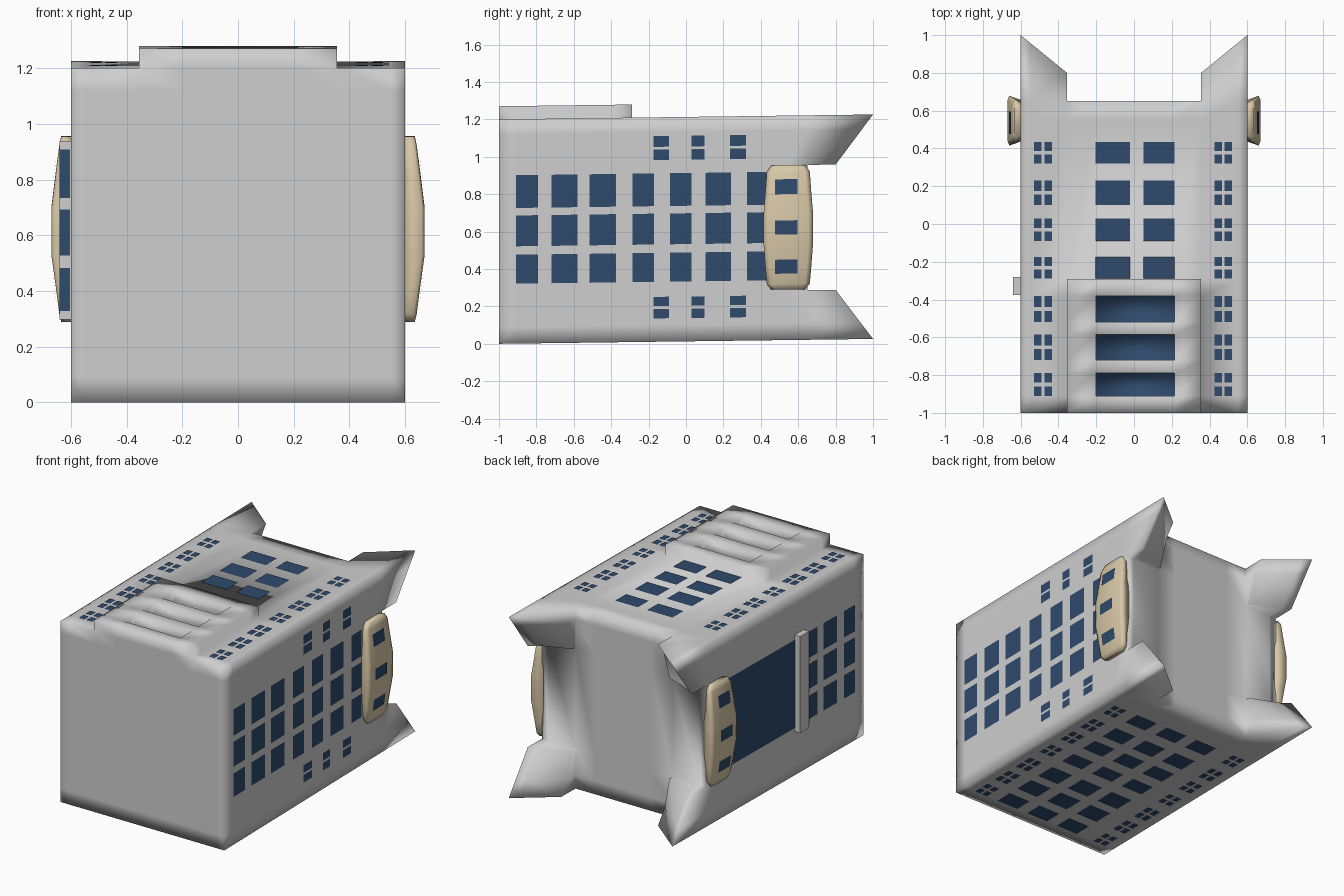
import bpy, bmesh
from mathutils import Vector

if "Cube" in bpy.data.objects:
    bpy.data.objects.remove(bpy.data.objects["Cube"], do_unlink=True)


def material(name, rgb):
    m = bpy.data.materials.new(name)
    m.use_nodes = True
    m.diffuse_color = (*rgb, 1)
    m.node_tree.nodes["Principled BSDF"].inputs["Base Color"].default_value = (*rgb, 1)
    return m


GREY = material("hull grey", (0.62, 0.62, 0.62))
BLUE = material("window blue", (0.028, 0.068, 0.148))
BEIGE = material("pod beige", (0.69, 0.58, 0.39))


def finish(bm, name, mats, smooth=True):
    # The whole hull leans up slightly towards the back
    for v in bm.verts:
        v.co.z += 0.013 * (v.co.y + 1)
    for f in bm.faces:
        f.smooth = smooth
    me = bpy.data.meshes.new(name)
    bm.to_mesh(me)
    bm.free()
    for m in mats:
        me.materials.append(m)
    ob = bpy.data.objects.new(name, me)
    bpy.context.collection.objects.link(ob)
    return ob


# ---- Hull: filled cells of an uneven grid, skinned on the outside
XS = [-0.6, -0.55, -0.355, -0.2, 0.215, 0.355, 0.55, 0.6]
YS = [-1, -0.91, -0.79, -0.72, -0.585, -0.52, -0.38, -0.29, 0.55, 0.65, 1]
ZS = [0, 0.09, 0.265, 0.935, 1.12, 1.2, 1.27]
SLOTS = (1, 3, 5)


def filled(i, j, k):
    if not (0 <= i < len(XS) - 1 and 0 <= j < len(YS) - 1 and 0 <= k < len(ZS) - 1):
        return False
    if j == 9:                                  # corner prongs
        return i in (0, 1, 5, 6) and k in (0, 1, 3, 4)
    if i == 3 and j in SLOTS and k >= 4:        # slots in the raised block
        return False
    if k == 5:                                  # raised block
        return 2 <= i <= 4 and j <= 6
    return True


bm = bmesh.new()
verts = {}


def vert(i, j, k):
    if (i, j, k) not in verts:
        x, y, z = XS[i], YS[j], ZS[k]
        if j == 10:                             # slanted prong ends
            drop = min(z, 1.2 - z)
            y = max(0.68, 1 - 0.2 * (0.6 - abs(x)) / 0.245 - 0.2 * drop / 0.265)
        verts[i, j, k] = bm.verts.new((x, y, z))
    return verts[i, j, k]


for i in range(len(XS) - 1):
    for j in range(len(YS) - 1):
        for k in range(len(ZS) - 1):
            if not filled(i, j, k):
                continue
            for axis in range(3):
                for side in (0, 1):
                    cell = [i, j, k]
                    cell[axis] += 2 * side - 1
                    if filled(*cell):
                        continue
                    ring = []
                    for a, b in ((0, 0), (1, 0), (1, 1), (0, 1)):
                        c = [i, j, k]
                        c[axis] += side
                        c[(axis + 1) % 3] += a
                        c[(axis + 2) % 3] += b
                        ring.append(vert(*c))
                    f = bm.faces.new(ring if side else ring[::-1])
                    # slot floors are glazed
                    if axis == 2 and side and i == 3 and j in SLOTS and k == 3:
                        f.material_index = 1
# crisp vertical edges at the front
for e in bm.edges:
    if all(v.co.y == -1 and abs(v.co.x) == 0.6 for v in e.verts):
        e.smooth = False
finish(bm, "hull", [GREY, BLUE])


# ---- Windows
def pane(bm, axis, level, a, b, sign):
    """Flat pane facing sign*axis; a and b are ranges on the other two axes."""
    ring = []
    for u, v in ((a[0], b[0]), (a[1], b[0]), (a[1], b[1]), (a[0], b[1])):
        p = [u, v]
        p.insert(axis, level + sign * 0.004)
        ring.append(bm.verts.new(p))
    f = bm.faces.new(ring)
    f.normal_update()
    if f.normal[axis] * sign < 0:
        f.normal_flip()


SIDE_COLS = [(-0.91, -0.79), (-0.72, -0.58), (-0.515, -0.375), (-0.285, -0.17),
             (-0.085, 0.03), (0.105, 0.24), (0.325, 0.43)]
SIDE_ROWS = [(0.32, 0.475), (0.52, 0.685), (0.725, 0.9)]
SMALL_COLS = [(-0.175, -0.09), (0.03, 0.1), (0.235, 0.32)]
SMALL_ROWS = [(0.125, 0.175), (0.19, 0.24), (0.972, 1.028), (1.042, 1.1)]

bm = bmesh.new()
for row in SIDE_ROWS:
    for col in SIDE_COLS:
        pane(bm, 0, 0.6, col, row, 1)
    for col in SIDE_COLS[:3]:
        pane(bm, 0, -0.6, col, row, -1)
for row in SMALL_ROWS:
    for col in SMALL_COLS:
        pane(bm, 0, 0.6, col, row, 1)
finish(bm, "side_windows", [BLUE], False)

# large glazed panel on the other side
bm = bmesh.new()
pane(bm, 0, -0.6, (-0.285, 0.43), (0.315, 0.9), -1)
finish(bm, "side_panel", [BLUE], False)

ROOF_ROWS = [(-0.91, -0.79), (-0.72, -0.585), (-0.52, -0.38), (-0.288, -0.175),
             (-0.09, 0.03), (0.1, 0.23), (0.32, 0.435)]
SMALL_X = [(-0.53, -0.49), (-0.475, -0.435), (0.425, 0.465), (0.48, 0.52)]
for name, z, sign, cols, first in (
        ("roof_windows", 1.2, 1, [(-0.205, -0.02), (0.05, 0.215)], 3),
        ("underside_windows", 0, -1, [(-0.3, -0.14), (-0.06, 0.1), (0.18, 0.34)], 0)):
    bm = bmesh.new()
    for n, (y0, y1) in enumerate(ROOF_ROWS):
        mid = (y0 + y1) / 2
        if n >= first:
            for col in cols:
                pane(bm, 2, z, col, (y0, y1), sign)
        for col in SMALL_X:
            pane(bm, 2, z, col, (y0, mid - 0.01), sign)
            pane(bm, 2, z, col, (mid + 0.01, y1), sign)
    finish(bm, name, [BLUE], False)

# ---- Upright fin on the panelled side, with a glazed front
bm = bmesh.new()
bmesh.ops.create_cube(bm, size=1)
for v in bm.verts:
    v.co = Vector((-0.615 + v.co.x * 0.05, -0.328 + v.co.y * 0.095, 0.61 + v.co.z * 0.64))
finish(bm, "side_fin", [GREY], False)
bm = bmesh.new()
for row in SIDE_ROWS:
    pane(bm, 1, -0.3755, (-0.64, -0.604), row, -1)
finish(bm, "fin_windows", [BLUE], False)

# ---- Pods: sections up z as (height, outer x, half width)
POD = [(0.27, 0.635, 0.09), (0.3, 0.642, 0.115), (0.38, 0.652, 0.122), (0.51, 0.67, 0.132),
       (0.68, 0.67, 0.132), (0.8, 0.655, 0.122), (0.9, 0.642, 0.115), (0.935, 0.635, 0.09)]
POD_Y = 0.547


def pod_x(z):
    for (z0, x0, _), (z1, x1, _) in zip(POD, POD[1:]):
        if z0 <= z <= z1:
            return x0 + (x1 - x0) * (z - z0) / (z1 - z0)


for side, label in ((1, "left"), (-1, "right")):
    bm = bmesh.new()
    rings = []
    for z, x, w in POD:
        pts = [(0.59, -w + 0.025), (x - 0.01, -w), (x, -w + 0.025),
               (x, w - 0.025), (x - 0.01, w), (0.59, w - 0.025)]
        rings.append([bm.verts.new((side * px, POD_Y + py, z)) for px, py in pts])
    for r0, r1 in zip(rings, rings[1:]):
        for n in range(6):
            m = (n + 1) % 6
            bm.faces.new((r0[n], r0[m], r1[m], r1[n]))
    bm.faces.new(rings[0])
    bm.faces.new(rings[-1])
    bmesh.ops.recalc_face_normals(bm, faces=bm.faces)
    finish(bm, label + "_pod", [BEIGE])

    bm = bmesh.new()
    for z0, z1 in ((0.355, 0.43), (0.565, 0.64), (0.78, 0.86)):
        ring = [bm.verts.new((side * (pod_x(z) + 0.005), y, z))
                for y, z in ((0.477, z0), (0.595, z0), (0.595, z1), (0.477, z1))]
        bm.faces.new(ring if side > 0 else ring[::-1])
    finish(bm, label + "_pod_windows", [BLUE], False)
